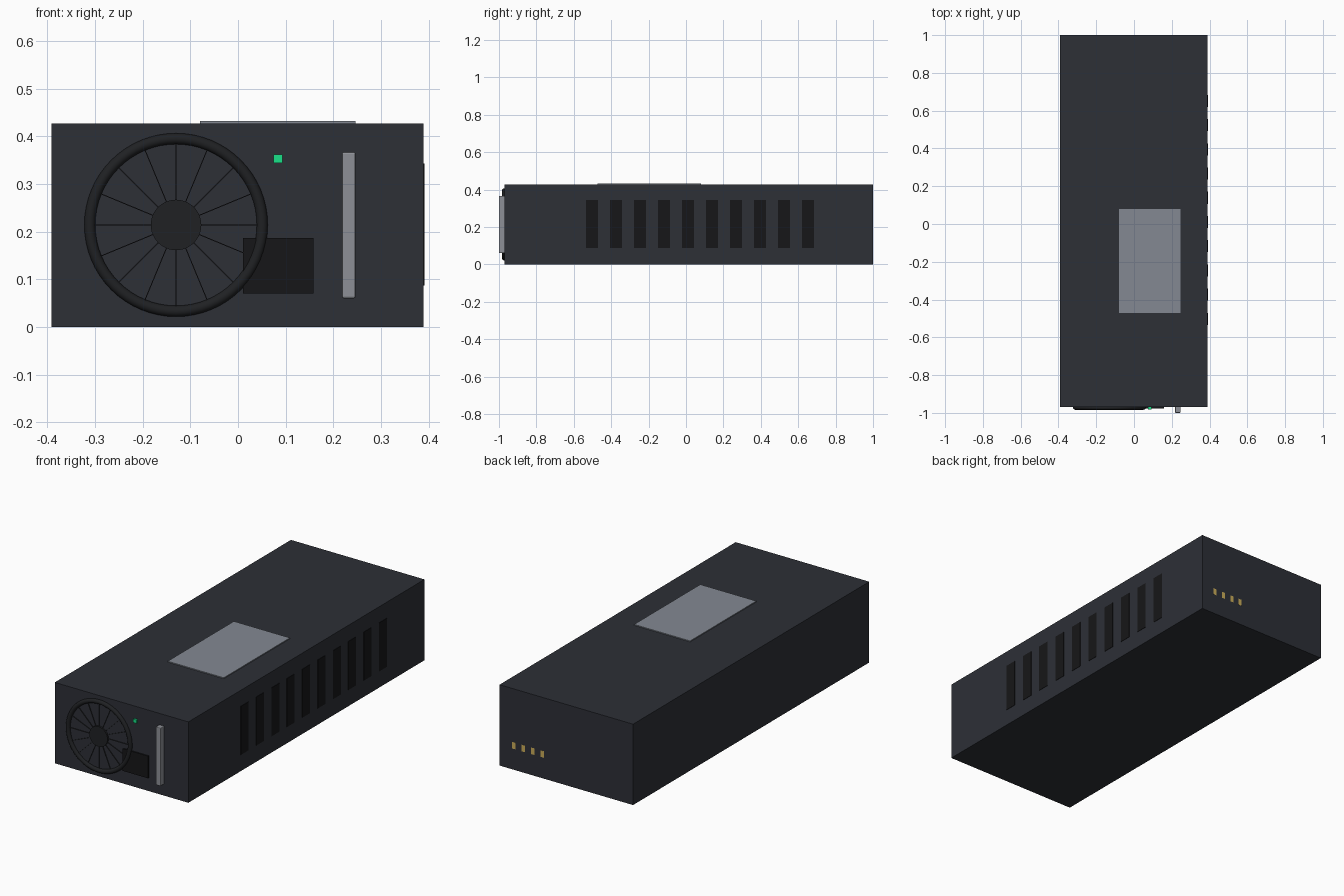
import bpy, math
from mathutils import Matrix

if "Cube" in bpy.data.objects:
    bpy.data.objects.remove(bpy.data.objects["Cube"])


def material(name, rgb):
    m = bpy.data.materials.new(name)
    m.diffuse_color = (*rgb, 1)
    m.use_nodes = True
    m.node_tree.nodes["Principled BSDF"].inputs["Base Color"].default_value = m.diffuse_color
    return m


CASE = material("case_dark", (0.026, 0.029, 0.037))
BLACK = material("black", (0.008, 0.008, 0.009))
FAN = material("fan_dark", (0.014, 0.015, 0.017))
STEEL = material("steel", (0.27, 0.28, 0.31))
LABEL = material("label_grey", (0.23, 0.25, 0.29))
GREEN = material("led_green", (0.01, 0.75, 0.25))
GOLD = material("gold", (0.6, 0.42, 0.1))


def box(name, x, y, z, mat, bevel=0):
    """Box from (min, max) ranges on each axis."""
    bpy.ops.mesh.primitive_cube_add(size=1)
    o = bpy.context.object
    o.name = name
    o.data.transform(Matrix.Diagonal((x[1] - x[0], y[1] - y[0], z[1] - z[0], 1)))
    o.location = [sum(r) / 2 for r in (x, y, z)]
    o.data.materials.append(mat)
    if bevel:
        b = o.modifiers.new("bevel", "BEVEL")
        b.width = bevel
        b.segments = 2
    return o


# Main case
FRONT, BACK, TOP, RIGHT = -0.97, 1.0, 0.427, 0.389
box("case", (-0.391, RIGHT), (FRONT, BACK), (0, TOP), CASE)

# Label plate on the top
box("top_label", (-0.08, 0.247), (-0.472, 0.08), (TOP - 0.002, 0.432), LABEL)

# Row of vent slots on the right side
for i in range(10):
    y = -0.502 + i * 0.1282
    box(f"side_vent_{i + 1}", (RIGHT - 0.004, 0.391),
        (y - 0.032, y + 0.032), (0.087, 0.343), BLACK)

# Front socket, status light and pull handle
box("power_socket", (0.01, 0.158), (-0.977, FRONT + 0.01), (0.07, 0.187), BLACK)
box("status_light", (0.074, 0.093), (-0.981, FRONT + 0.01), (0.344, 0.362), GREEN)
box("pull_handle", (0.218, 0.247), (-1.0, FRONT + 0.005), (0.06, 0.367), STEEL, 0.004)

# Fan ring and hub
FX, FZ = -0.13, 0.214
bpy.ops.mesh.primitive_torus_add(major_segments=64, minor_segments=16,
                                 major_radius=0.181, minor_radius=0.0115,
                                 location=(FX, -0.972, FZ),
                                 rotation=(math.pi / 2, 0, 0))
ring = bpy.context.object
ring.name = "fan_ring"
bpy.ops.mesh.primitive_cylinder_add(vertices=48, radius=0.053, depth=0.018,
                                    location=(FX, -0.97, FZ),
                                    rotation=(math.pi / 2, 0, 0))
hub = bpy.context.object
hub.name = "fan_hub"
for o in (ring, hub):
    o.data.materials.append(FAN)
    bpy.ops.object.select_all(action="DESELECT")
    o.select_set(True)
    bpy.context.view_layer.objects.active = o
    bpy.ops.object.shade_smooth_by_angle()

# Thin radial fan guard wires
for i in range(16):
    spoke = box(f"fan_spoke_{i + 1}", (-0.061, 0.061), (-0.974, -0.968),
                (-0.001, 0.001), FAN)
    a = math.tau * i / 16
    spoke.rotation_euler = (0, -a, 0)
    spoke.location = (FX + 0.111 * math.cos(a), -0.971, FZ + 0.111 * math.sin(a))

# Nearly flush gold contacts on the back
for i in range(4):
    x = 0.14 + i * 0.055
    box(f"back_contact_{i + 1}", (x - 0.01, x + 0.01), (0.98, BACK + 0.0004),
        (0.11, 0.145), GOLD)
